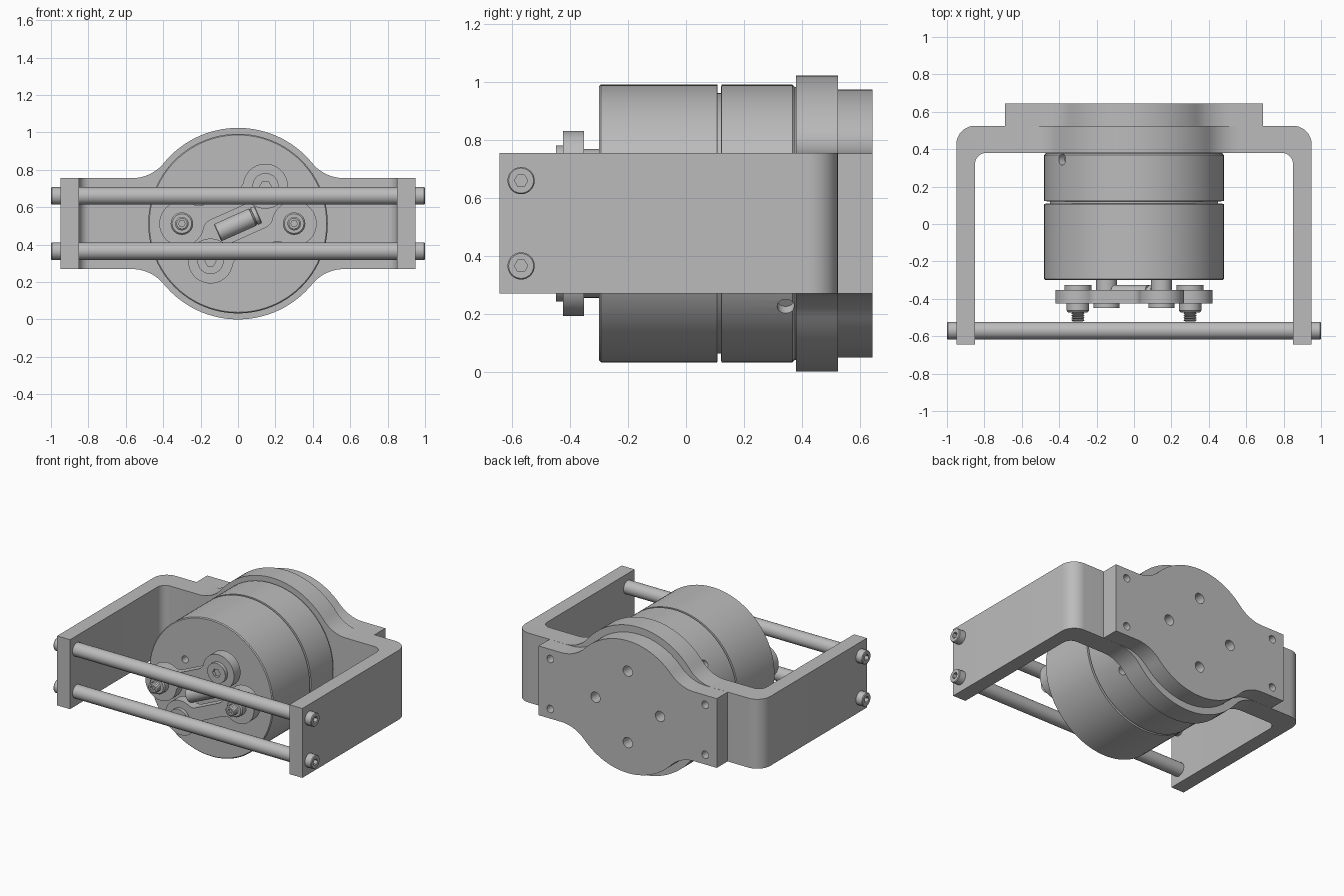
import bpy, bmesh
from math import sin, cos, pi, radians, atan2, sqrt
from mathutils import Vector

if "Cube" in bpy.data.objects:
    bpy.data.objects.remove(bpy.data.objects["Cube"], do_unlink=True)

C = 0.512        # height of the motor axis
H = 0.243        # half height of the frame band

gray = bpy.data.materials.new("machined_gray")
gray.use_nodes = True
gray.diffuse_color = (0.5, 0.5, 0.5, 1)
gray.node_tree.nodes["Principled BSDF"].inputs["Base Color"].default_value = (0.5, 0.5, 0.5, 1)


def make(name, bm):
    bmesh.ops.recalc_face_normals(bm, faces=bm.faces)
    mesh = bpy.data.meshes.new(name)
    bm.to_mesh(mesh)
    bm.free()
    mesh.materials.append(gray)
    ob = bpy.data.objects.new(name, mesh)
    bpy.context.collection.objects.link(ob)
    return ob


def select(ob):
    bpy.ops.object.select_all(action="DESELECT")
    ob.select_set(True)
    bpy.context.view_layer.objects.active = ob


def prism(name, pts, a, b, axis):
    """Extrude a 2D outline from a to b along y (pts x,z) or z (pts x,y)."""
    place = (lambda u, v, t: (u, t, v + C)) if axis == "y" else (lambda u, v, t: (u, v, t))
    bm = bmesh.new()
    low = [bm.verts.new(place(u, v, a)) for u, v in pts]
    top = [bm.verts.new(place(u, v, b)) for u, v in pts]
    bm.faces.new(low)
    bm.faces.new(top)
    for i in range(len(pts)):
        j = (i + 1) % len(pts)
        bm.faces.new((low[i], low[j], top[j], top[i]))
    return make(name, bm)


def lathe(name, prof, origin, direction, sides=32):
    """Turn a (radius, distance) profile around a line; both ends are capped."""
    quat = Vector(direction).to_track_quat("Z", "Y")
    bm = bmesh.new()
    rings = []
    for r, d in prof:
        rings.append([bm.verts.new(Vector(origin) + quat @ Vector(
            (r * cos(2 * pi * k / sides), r * sin(2 * pi * k / sides), d))) for k in range(sides)])
    for p, q in zip(rings, rings[1:]):
        for k in range(sides):
            j = (k + 1) % sides
            bm.faces.new((p[k], p[j], q[j], q[k]))
    bm.faces.new(rings[0])
    bm.faces.new(rings[-1])
    return make(name, bm)


def rod(name, r, a, b, origin, direction=(0, 1, 0), sides=32):
    return lathe(name, [(r, a), (r, b)], origin, direction, sides)


def boolean(ob, other, op="DIFFERENCE"):
    mod = ob.modifiers.new("cut", "BOOLEAN")
    mod.operation, mod.object, mod.solver = op, other, "EXACT"
    select(ob)
    bpy.ops.object.modifier_apply(modifier=mod.name)
    bpy.data.objects.remove(other, do_unlink=True)


def arc(cx, cy, r, a, b, n=10):
    return [(cx + r * cos(a + (b - a) * i / n), cy + r * sin(a + (b - a) * i / n))
            for i in range(n + 1)]


def bulge(R, h, r, w):
    """Quarter outline: flat at height h, fillet r, then circle R up to the top."""
    cx = sqrt((R + r) ** 2 - (h + r) ** 2)
    t = atan2(h + r, cx)
    return [(w, h)] + arc(cx, h + r, r, -pi / 2, t - pi) + arc(0, 0, R, t, pi / 2, 16)[1:]


def full(q):
    back = q[-2::-1]
    return (q + [(-x, z) for x, z in back] + [(-x, -z) for x, z in q] + [(x, -z) for x, z in back])


# Frame: U-shaped band trimmed to the round-bellied front outline
half = ([(0.85, -0.645), (0.95, -0.645)] + arc(0.85, 0.425, 0.1, 0, pi / 2))
inner = arc(0.79, 0.32, 0.06, pi / 2, 0)
u_shape = (half + [(-x, y) for x, y in half[::-1]]
           + [(-x, y) for x, y in inner[::-1]] + inner)
frame = prism("frame", u_shape, -0.1, 1.2, "z")
boolean(frame, prism("trim", full(bulge(0.512, H, 0.22, 1.1)), -1, 1, "y"), "INTERSECT")

# Raised mounting pad on the back, with holes
pad = prism("mounting_pad", full(bulge(0.463, H - 0.0005, 0.25, 0.69)), 0.52, 0.645, "y")
holes = [(sx * 0.6, sz * 0.175, 0.026) for sx in (-1, 1) for sz in (-1, 1)]
holes += [(0.25 * cos(k * pi / 2), 0.25 * sin(k * pi / 2), 0.036) for k in range(4)]
for x, z, r in holes:
    boolean(pad, rod("hole", r, 0.54, 0.7, (x, 0, C + z), sides=24))

# Motor: two drums with a narrow gap between them
motor = lathe("motor_body", [
    (0.474, -0.3), (0.48, -0.294), (0.48, 0.108), (0.45, 0.109), (0.45, 0.121),
    (0.48, 0.122), (0.48, 0.368), (0.472, 0.376), (0.472, 0.39)], (0, 0, C), (0, 1, 0), 96)
for s in (-1, 1):
    boolean(motor, rod("hole", 0.025, -0.4, -0.24, (s * 0.2, 0, C - s * 0.147), sides=20))
    boolean(motor, rod("slot", 0.03, 0.44, 0.5, (0, 0.345, C), (s * 0.385, 0, -s * 0.287), 20))

# Two parallel dog-bone links with their pins, each the other turned half round
tilt = radians(24.1)
reach = 0.245
quarter = bulge(0.12, 0.045, 0.06, reach)[1:]
end = [(reach - x, z) for x, z in quarter] + arc(reach, 0, 0.12, pi / 2, -pi / 2, 24)[1:-1]
end += [(reach - x, -z) for x, z in quarter[::-1]]
bone = end + [(-x, -z) for x, z in end]
for s, side in ((-1, "right"), (1, "left")):
    cx, cz = s * 0.077, -s * 0.1
    outline = [(cx + u * cos(tilt) - v * sin(tilt), cz + u * sin(tilt) + v * cos(tilt)) for u, v in bone]
    prism(side + "_link", outline, -0.425, -0.353, "y")
    # Fixed pivot on the motor face
    pivot = (-s * 0.147, 0, C - s * 0.2)
    rod(side + "_pivot_post", 0.057, -0.36, -0.295, pivot)
    head = rod(side + "_pivot_head", 0.07, -0.45, -0.42, pivot)
    boolean(head, rod("socket", 0.03, -0.5, -0.43, pivot, sides=6))
    # Threaded bolt at the free end
    tip = (s * 0.3, 0, C)
    rod(side + "_bolt_head", 0.072, -0.355, -0.325, tip)
    lathe(side + "_nut", [(0.06, -0.42), (0.06, -0.463), (0.052, -0.472)], tip, (0, 1, 0))
    thread = [(0.036 if k % 2 else 0.028, -0.46 - 0.006 * k) for k in range(11)]
    stud = lathe(side + "_threaded_stud", thread, tip, (0, 1, 0))
    boolean(stud, rod("socket", 0.018, -0.6, -0.5, tip, sides=6))

# Short banded barrel between the links
lathe("center_barrel", [(0.045, -0.12), (0.05, -0.115), (0.05, 0.085), (0.045, 0.087), (0.045, 0.093),
                        (0.05, 0.095), (0.05, 0.115), (0.045, 0.12)],
      (0, -0.375, C), (cos(tilt), 0, sin(tilt)))

# Cross rods with socket-head screws outside the frame arms
for z, level in ((0.365, "lower"), (0.66, "upper")):
    origin = (0, -0.57, z)
    rod(level + "_cross_rod", 0.047, -0.855, 0.855, origin, (1, 0, 0))
    for s, side in ((-1, "right"), (1, "left")):
        screw = lathe(level + "_" + side + "_screw",
                      [(0.047, 0.945), (0.047, 0.995), (0.043, 1.0)], origin, (s, 0, 0))
        boolean(screw, rod("socket", 0.023, 0.97, 1.1, origin, (s, 0, 0), 6))

# Smooth round surfaces, keep machined edges sharp
for ob in list(bpy.context.collection.objects):
    if ob.type == "MESH" and ob.data.materials and ob.data.materials[0] == gray:
        select(ob)
        bpy.ops.object.shade_smooth_by_angle(angle=radians(25))
